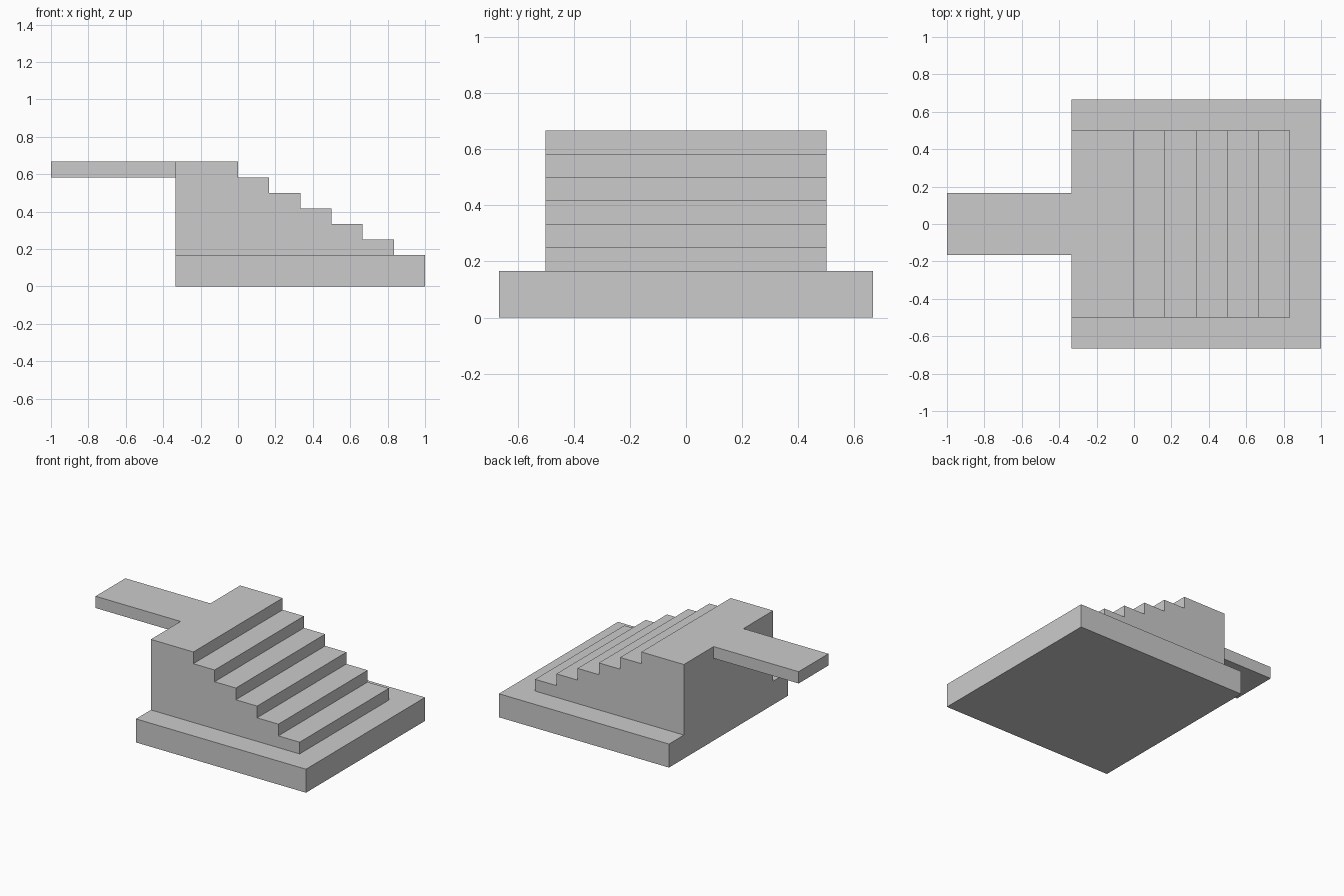
import bpy

if "Cube" in bpy.data.objects:
    bpy.data.objects.remove(bpy.data.objects["Cube"])

U = 1 / 6  # grid module of the model


def extrude_profile(name, profile, half_width):
    """Extrude an XZ outline symmetrically along Y into a closed solid."""
    n = len(profile)
    verts = [(x, y, z) for y in (-half_width, half_width) for x, z in profile]
    faces = [list(range(n)), list(range(2 * n - 1, n - 1, -1))]
    faces += [[(i + 1) % n, i, n + i, n + (i + 1) % n] for i in range(n)]
    mesh = bpy.data.meshes.new(name)
    mesh.from_pydata(verts, [], faces)
    mesh.update()
    obj = bpy.data.objects.new(name, mesh)
    bpy.context.collection.objects.link(obj)
    return obj


def rectangle(x0, x1, z0, z1):
    return [(x0, z0), (x1, z0), (x1, z1), (x0, z1)]


# Base slab
extrude_profile("base_slab", rectangle(-2 * U, 6 * U, 0, U), 4 * U)

# Staircase: five treads climbing to a wide landing
profile = [(-2 * U, U), (5 * U, U)]
for i in range(6):
    z = (1.5 + 0.5 * i) * U
    x_front = (5 - i) * U
    x_back = x_front - U if i < 5 else -2 * U
    profile += [(x_front, z), (x_back, z)]
extrude_profile("staircase", profile, 3 * U)

# Walkway flush with the landing, overhanging to the left
extrude_profile("walkway", rectangle(-6 * U, -2 * U, 3.5 * U, 4 * U), U)
